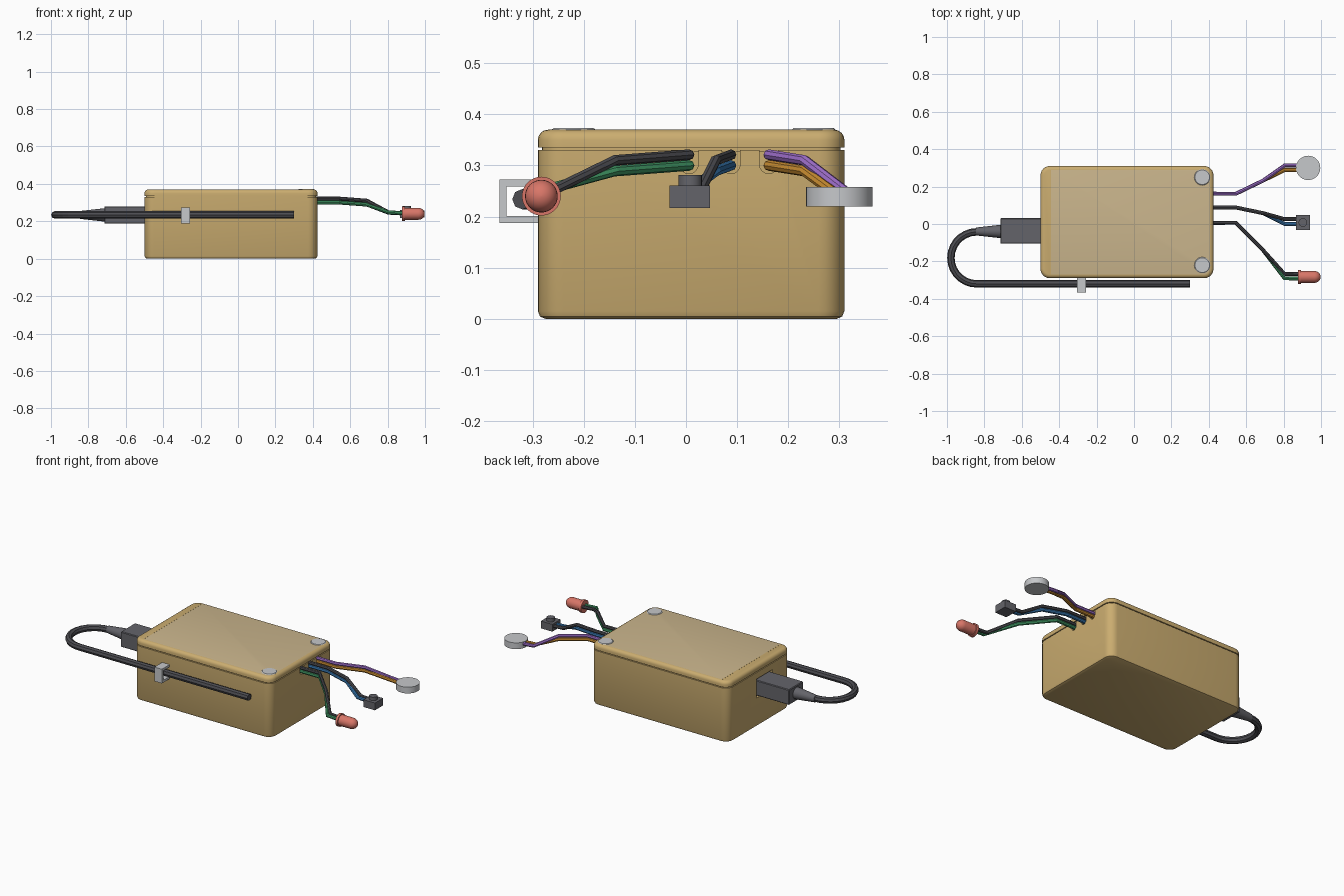
import bpy, bmesh, math
from mathutils import Matrix, Vector

old = bpy.data.objects.get("Cube")
if old:
    bpy.data.objects.remove(old, do_unlink=True)


def material(name, rgb):
    """Flat colour given as 0-255 display values, stored as linear."""
    lin = [((c / 255 + 0.055) / 1.055) ** 2.4 for c in rgb] + [1]
    m = bpy.data.materials.new(name)
    m.use_nodes = True
    m.diffuse_color = lin
    m.node_tree.nodes["Principled BSDF"].inputs["Base Color"].default_value = lin
    return m


TAN = material("tan case", (203, 173, 112))
BEIGE = material("beige lid top", (203, 182, 141))
SILVER = material("silver", (198, 200, 203))
GREY = material("dark grey plastic", (100, 100, 106))
BLACK = material("charcoal rubber", (76, 76, 81))
RED = material("soft red", (216, 118, 104))
GREEN = material("green", (66, 154, 102))
BLUE = material("blue", (56, 122, 180))
PURPLE = material("purple", (160, 112, 205))
ORANGE = material("orange", (206, 144, 50))


def finish(name, bm, *mats, smooth=True):
    bmesh.ops.recalc_face_normals(bm, faces=bm.faces)
    me = bpy.data.meshes.new(name)
    bm.to_mesh(me)
    bm.free()
    ob = bpy.data.objects.new(name, me)
    bpy.context.collection.objects.link(ob)
    for m in mats:
        me.materials.append(m)
    if smooth:
        bpy.ops.object.select_all(action="DESELECT")
        ob.select_set(True)
        bpy.context.view_layer.objects.active = ob
        bpy.ops.object.shade_smooth_by_angle(angle=math.radians(35))
    return ob


def box_mesh(lo, hi):
    lo, hi = Vector(lo), Vector(hi)
    bm = bmesh.new()
    bmesh.ops.create_cube(bm, size=1, matrix=Matrix.Translation((lo + hi) / 2) @ Matrix.Diagonal((*(hi - lo), 1)))
    return bm


def box(name, lo, hi, mat, bevel=0.0):
    bm = box_mesh(lo, hi)
    if bevel:
        bmesh.ops.bevel(bm, geom=bm.edges[:], offset=bevel, segments=1, affect="EDGES")
    return finish(name, bm, mat, smooth=False)


def slab(lo, hi, radius, rim, z_rim, segments):
    """Box with rounded upright corners and one rounded rim at height z_rim."""
    bm = box_mesh(lo, hi)
    upright = [e for e in bm.edges if abs(e.verts[0].co.z - e.verts[1].co.z) > 0.01]
    bmesh.ops.bevel(bm, geom=upright, offset=radius, segments=6, profile=0.5, affect="EDGES")
    if rim:
        edges = [e for e in bm.edges if all(abs(v.co.z - z_rim) < 1e-4 for v in e.verts)]
        bmesh.ops.bevel(bm, geom=edges, offset=rim, segments=segments, profile=0.5, affect="EDGES")
    return bm


def lathe(name, profile, origin, mat, axis="Z", steps=32):
    """Revolve (radius, height) points round an axis through origin."""
    bm = bmesh.new()
    rot = Matrix.Rotation(math.pi / 2, 4, "Y") if axis == "X" else Matrix()
    rings = []
    for r, h in profile:
        rings.append([bm.verts.new(Vector(origin) + rot @ Vector(
            (r * math.cos(math.tau * i / steps), r * math.sin(math.tau * i / steps), h))) for i in range(steps)])
    for a, b in zip(rings, rings[1:]):
        for i in range(steps):
            j = (i + 1) % steps
            bm.faces.new((a[i], a[j], b[j], b[i]))
    bm.faces.new(rings[0])
    bm.faces.new(rings[-1])
    return finish(name, bm, mat)


def tube(name, points, radius, mat):
    cu = bpy.data.curves.new(name, "CURVE")
    cu.dimensions = "3D"
    cu.bevel_depth, cu.bevel_resolution, cu.use_fill_caps = radius, 2, True
    sp = cu.splines.new("POLY")
    sp.points.add(len(points) - 1)
    for p, co in zip(sp.points, points):
        p.co = (*co, 1)
    sp.use_smooth = False
    ob = bpy.data.objects.new(name, cu)
    bpy.context.collection.objects.link(ob)
    cu.materials.append(mat)
    bpy.ops.object.select_all(action="DESELECT")
    ob.select_set(True)
    bpy.context.view_layer.objects.active = ob
    bpy.ops.object.convert(target="MESH")


def cut(target, cutter):
    cutter.hide_render = True
    cutter.hide_set(True)
    mod = target.modifiers.new("cut", "BOOLEAN")
    mod.object, mod.operation, mod.solver = cutter, "DIFFERENCE", "EXACT"
    bpy.context.view_layer.objects.active = target
    bpy.ops.object.modifier_apply(modifier=mod.name)
    bpy.data.objects.remove(cutter, do_unlink=True)


X0, X1, Y0, Y1 = -0.5, 0.425, -0.29, 0.31

# Case body with wire notches and a plug opening
body = finish("case_body", slab((X0, Y0, 0), (X1, Y1, 0.33), 0.05, 0.015, 0, 2), TAN)
NOTCHES = (0.006, 0.088, 0.162)
for y in NOTCHES:
    bm = bmesh.new()
    arc = [(y + 0.018 * math.cos(a), 0.302 + 0.018 * math.sin(a))
           for a in (math.pi + math.pi * i / 8 for i in range(9))]
    outline = [(y - 0.018, 0.36)] + arc + [(y + 0.018, 0.36)]
    face = bm.faces.new([bm.verts.new((X1 - 0.03, *p)) for p in outline])
    ext = bmesh.ops.extrude_face_region(bm, geom=[face])
    bmesh.ops.translate(bm, vec=(0.06, 0, 0), verts=[v for v in ext["geom"] if isinstance(v, bmesh.types.BMVert)])
    cut(body, finish("notch_cutter", bm, TAN, smooth=False))
cut(body, box("plug_cutter", (X0 - 0.02, -0.115, 0.175), (X0 + 0.015, 0.04, 0.29), TAN))

# Recessed seam and lid, with a paler top face beyond the end strip
finish("lid_seam", slab((X0 + 0.008, Y0 + 0.008, 0.326), (X1 - 0.008, Y1 - 0.008, 0.34), 0.045, 0, 0, 1), TAN)
bm = slab((X0, Y0, 0.335), (X1, Y1, 0.37), 0.05, 0.02, 0.37, 4)
SPLIT = -0.445
bmesh.ops.bisect_plane(bm, geom=bm.verts[:] + bm.edges[:] + bm.faces[:], plane_co=(SPLIT, 0, 0), plane_no=(1, 0, 0))
bm.normal_update()
for f in bm.faces:
    f.material_index = int(f.normal.z > 0.99 and f.calc_center_median().x > SPLIT)
finish("lid", bm, TAN, BEIGE)
box("lid_joint", (SPLIT - 0.002, Y0 + 0.02, 0.368), (SPLIT + 0.002, Y1 - 0.02, 0.3705), TAN)

# Lid screws
for side, y in (("right", -0.22), ("left", 0.25)):
    lathe(side + "_screw", [(0.043, 0.36), (0.043, 0.37), (0.039, 0.373)], (0.365, y, 0), SILVER)

# Power plug, strain relief and looped cable
CZ = 0.234
box("plug", (-0.715, -0.105, 0.187), (X0 + 0.02, 0.032, 0.28), GREY, 0.004)
lathe("strain_relief", [(0.021, -0.845), (0.036, -0.71)], (0, -0.04, CZ), GREY, "X", 16)
loop = [(-0.84 - 0.139 * math.sin(math.pi * i / 14), -0.181 + 0.139 * math.cos(math.pi * i / 14), CZ)
        for i in range(15)]
tube("cable", [(-0.72, -0.04, CZ)] + loop + [(0.30, -0.32, CZ)], 0.02, BLACK)

# Cable clip: outer plate with two arms reaching the case
box("clip_plate", (-0.306, -0.365, 0.187), (-0.256, -0.351, 0.273), SILVER)
for level, z in (("lower", 0.187), ("upper", 0.259)):
    box("clip_%s_arm" % level, (-0.306, -0.365, z), (-0.256, Y0 + 0.002, z + 0.014), SILVER)


# Wire pairs: one upper and one lower lead, parting sideways at the far end
def wire_pair(part, y, y_mid, y_up, y_low, z_end, up_mat, low_mat):
    for level, drop, y_end, mat in (("upper", 0, y_up, up_mat), ("lower", 0.021, y_low, low_mat)):
        z = 0.321 - drop
        tube("%s_%s_wire" % (part, level),
             [(0.40, y, z), (0.545, y, z), (0.69, y_mid, z - 0.011),
              (0.805, y_end, z_end + 0.005), (0.895, y_end, z_end)], 0.0105, mat)


wire_pair("lamp", NOTCHES[0], -0.14, -0.267, -0.291, 0.243, BLACK, GREEN)
wire_pair("button", NOTCHES[1], 0.058, 0.026, 0.0, 0.241, BLACK, BLUE)
wire_pair("buzzer", NOTCHES[2], 0.232, 0.313, 0.288, 0.243, PURPLE, ORANGE)

# Indicator lamp with flange and dome
dome = [(0.032 * math.cos(a), 0.964 + 0.034 * math.sin(a)) for a in (math.pi / 2 * i / 6.2 for i in range(7))]
lathe("lamp", [(0.038, 0.878), (0.038, 0.893), (0.032, 0.893)] + dome, (0, -0.283, 0.24), RED, "X")

# Push button
box("button_base", (0.865, -0.032, 0.217), (0.942, 0.047, 0.261), GREY)
lathe("button_cap", [(0.023, 0.255), (0.023, 0.281)], (0.903, 0.008, 0), GREY, steps=20)

# Buzzer disc
lathe("buzzer", [(0.065, 0.22), (0.065, 0.258)], (0.931, 0.30, 0), SILVER, steps=40)
